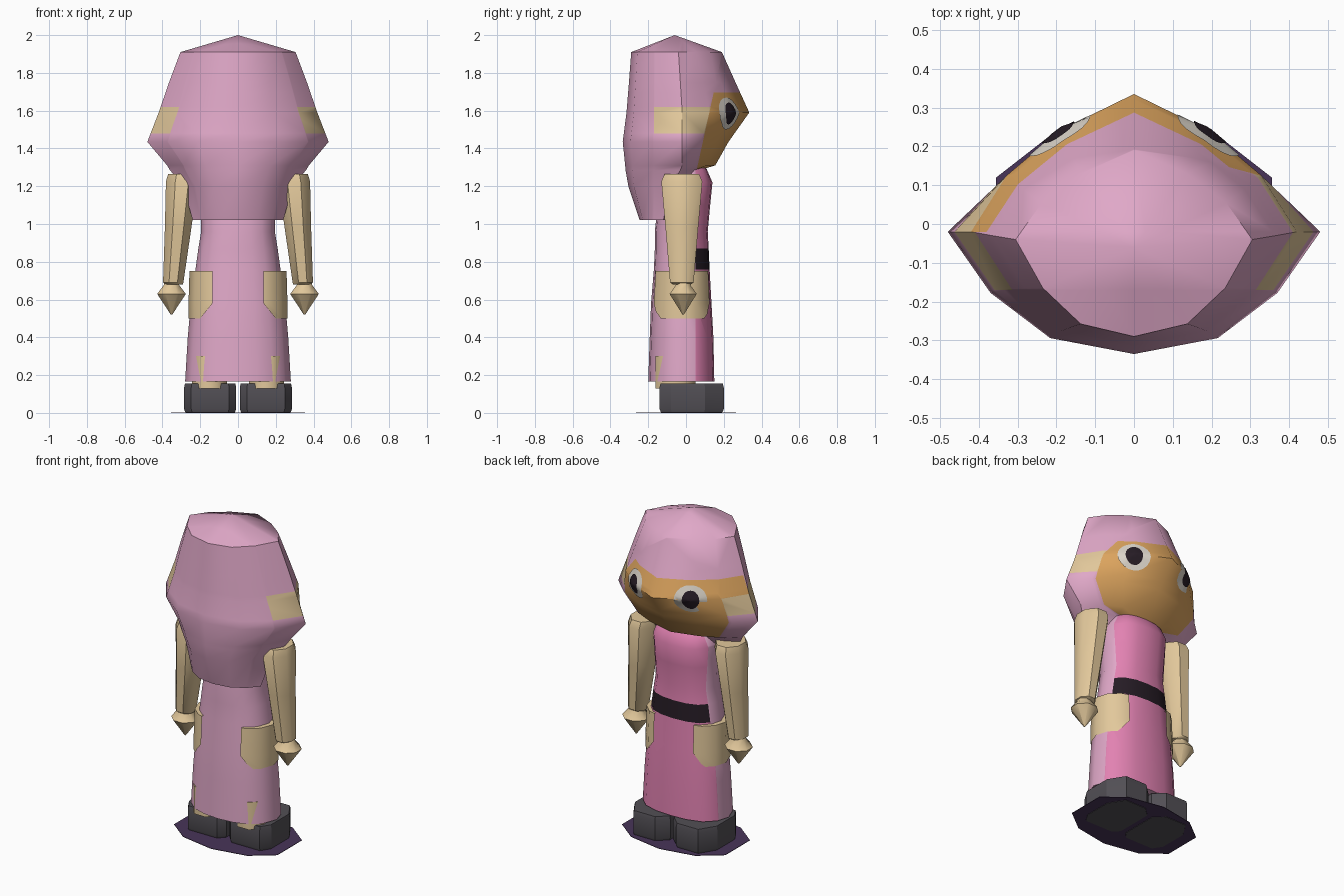
import bpy, bmesh, math
from mathutils import Vector
from mathutils.bvhtree import BVHTree

if "Cube" in bpy.data.objects:
    bpy.data.objects.remove(bpy.data.objects["Cube"])


def material(name, rgb):
    m = bpy.data.materials.new(name)
    m.diffuse_color = [((c / 255 + 0.055) / 1.055) ** 2.4 for c in rgb] + [1]
    m.use_nodes = True
    m.node_tree.nodes["Principled BSDF"].inputs["Base Color"].default_value = m.diffuse_color
    return m


PINK = material("light pink", (224, 168, 200))
ROSE = material("rose pink", (226, 130, 178))
SKIN = material("beige", (226, 200, 155))
ORANGE = material("orange", (220, 164, 94))
BLACK = material("near black", (38, 28, 37))
WHITE = material("off white", (220, 213, 202))
GREY = material("dark grey", (82, 79, 85))
PURPLE = material("dark purple", (72, 52, 88))


def finish(bm, name, mats, rule=None, angle=40, fix=True):
    if fix:
        bmesh.ops.recalc_face_normals(bm, faces=bm.faces)
    if rule:
        for f in bm.faces:
            f.material_index = rule(f.calc_center_median())
    me = bpy.data.meshes.new(name)
    bm.to_mesh(me)
    bm.free()
    ob = bpy.data.objects.new(name, me)
    bpy.context.collection.objects.link(ob)
    for m in mats:
        me.materials.append(m)
    if angle:
        bpy.ops.object.select_all(action='DESELECT')
        ob.select_set(True)
        bpy.context.view_layer.objects.active = ob
        bpy.ops.object.shade_smooth_by_angle(angle=math.radians(angle))
    return ob


def loft(rings, caps=(True, True)):
    """Skin a list of equally long point rings."""
    bm = bmesh.new()
    vs = [[bm.verts.new(p) for p in r] for r in rings]
    n = len(vs[0])
    for a, b in zip(vs, vs[1:]):
        for i in range(n):
            j = (i + 1) % n
            bm.faces.new((a[i], a[j], b[j], b[i]))
    if caps[0]:
        bm.faces.new(vs[0])
    if caps[1]:
        bm.faces.new(vs[-1])
    return bm


def section(half, z, hx, yb, yf, yc):
    """Symmetric outline from half template points (back to front)."""
    pts = half + [(-x, y) for x, y in half[-2:0:-1]]
    return [(x * hx, yc + y * (yc - yb if y < 0 else yf - yc), z) for x, y in pts]


def oval(cx, cy, z, rx, ry, n=8):
    return [(cx + rx * math.cos(math.tau * (i + .5) / n),
             cy + ry * math.sin(math.tau * (i + .5) / n), z) for i in range(n)]


def cut(bm, co, no, **kw):
    bmesh.ops.bisect_plane(bm, geom=bm.verts[:] + bm.edges[:] + bm.faces[:],
                           plane_co=co, plane_no=no, **kw)


# Head and hair
HEAD = [(0, -1), (.45, -.87), (.77, -.5), (1, 0), (.78, .41), (.45, .74), (0, 1)]
levels = [(1.02, .24, -.245, -.06, -.12), (1.2, .29, -.305, .03, -.08),
          (1.285, .36, -.32, .07, -.03), (1.31, .375, -.322, .155, -.02),
          (1.435, .48, -.335, .225, -.02), (1.59, .42, -.315, .335, -.02),
          (1.75, .365, -.302, .262, -.03), (1.91, .305, -.29, .19, -.04)]
bm = loft([section(HEAD, *l) for l in levels], (True, False))
rim = [e for e in bm.edges if e.is_boundary]
apex = bm.verts.new((0, -.06, 2))
for e in rim:
    bm.faces.new((*e.verts, apex))
bmesh.ops.recalc_face_normals(bm, faces=bm.faces)
tree = BVHTree.FromBMesh(bm)
for z in (1.48, 1.62, 1.695):
    cut(bm, (0, 0, z), (0, 0, 1))
for y in (-.17, -.02):
    cut(bm, (0, y, 0), (0, 1, 0))
cut(bm, (0, .13, 1.62), (0, 1, -.22))


def head_rule(c):
    if c.y > .13 + (c.z - 1.62) * .22 and 1.29 < c.z < 1.695:
        return 1
    if c.x < 0 and c.y > -.02 and 1.59 < c.z < 1.695:
        return 1
    return 2 if c.y > -.17 and 1.48 < c.z < 1.62 and abs(c.x) > .2 else 0


finish(bm, "head", [PINK, ORANGE, SKIN], head_rule, 50)

# Eyes: thin discs draped over the face
for side, label in ((1, "right"), (-1, "left")):
    centre = Vector((side * .195, .235, 1.585))
    out = Vector((side * .55, .83, 0)).normalized()
    across = Vector((out.y, -out.x, 0))
    for part, rx, rz, lift, mat in (("eye", .095, .085, .004, WHITE),
                                    ("pupil", .05, .058, .008, BLACK)):
        rings = []
        for k in (.02, .35, .7, 1):
            ring = []
            for i in range(20):
                a = math.tau * i / 20
                p = centre + across * rx * k * math.cos(a) + Vector((0, 0, rz * k * math.sin(a)))
                hit = tree.ray_cast(p + out * .5, -out)[0]
                ring.append((hit or p) + out * lift)
            rings.append(ring)
        bm = loft(rings, (True, False))
        bmesh.ops.recalc_face_normals(bm, faces=bm.faces)
        if sum((f.normal for f in bm.faces), Vector()).dot(out) < 0:
            bmesh.ops.reverse_faces(bm, faces=bm.faces)
        finish(bm, label + "_" + part, [mat], fix=False)

# Robe with rose front panel and belt
ROBE = [(0, -1), (.35, -.95), (.65, -.8), (.88, -.5), (1, 0), (.92, .45), (.7, .8), (.37, .96), (0, 1)]
levels = [(.165, .28, -.2, .15), (.4, .266, -.192, .145), (.58, .25, -.185, .135),
          (.76, .225, -.17, .125), (.87, .21, -.165, .12), (.96, .195, -.165, .115),
          (1.1, .2, -.15, .128), (1.22, .205, -.12, .14), (1.29, .18, -.09, .11),
          (1.33, .12, -.07, .07)]
bm = loft([section(ROBE, *l, -.02) for l in levels])
cut(bm, (0, .05, 0), (0, 1, 0))
finish(bm, "robe", [PINK, ROSE, BLACK],
       lambda c: 0 if c.y < .05 or c.z < .17 else 2 if .76 < c.z < .87 else 1, 45)

# Pockets: raised side shells with a lip on top
for side, label in ((1, "right"), (-1, "left")):
    levels = [(.5, .262, -.195, .146), (.58, .262, -.193, .142),
              (.75, .257, -.183, .135), (.75, .215, -.16, .115)]
    bm = loft([section(ROBE, *l, -.02) for l in levels], (False, False))
    cut(bm, (side * .135, 0, 0), (side, 0, 0), clear_inner=True)
    cut(bm, (side * .2, 0, .5), (side * .08, 0, .065), clear_inner=True)
    finish(bm, label + "_pocket", [SKIN], angle=40)

for side, label in ((1, "right"), (-1, "left")):
    # Sleeve-like arm, wider at the shoulder
    arm = [(.335, .68, .045, .05), (.343, .69, .056, .065), (.317, .98, .073, .09),
           (.297, 1.225, .088, .113), (.293, 1.265, .08, .095)]
    bm = loft([oval(side * x, -.022, z, rx * 1.04, ry * 1.04) for x, z, rx, ry in arm])
    finish(bm, label + "_arm", [SKIN], angle=45)

    # Pointed hand
    hand = [(.52, .004), (.63, .082), (.675, .045), (.7, .04)]
    bm = loft([oval(side * .352, -.015, z, r, r * .95) for z, r in hand])
    finish(bm, label + "_hand", [SKIN], angle=45)

    # Ankle
    bm = loft([oval(side * .15, -.055, z, .1, .115) for z in (.13, .3)])
    finish(bm, label + "_ankle", [SKIN], angle=50)

    # Chunky shoe with clipped corners
    def sole(z, s):
        pts = [(-.1375, -.1), (-.1, -.14), (.1, -.14), (.1375, -.08),
               (.1375, .1), (.075, .2), (-.075, .2), (-.1375, .14)]
        return [(side * (.1475 + x * s), .03 + (y - .03) * s, z) for x, y in pts]

    bm = loft([sole(0, .95), sole(.02, 1), sole(.135, 1), sole(.155, .97)])
    finish(bm, label + "_shoe", [GREY], angle=30)

# Flat ground disc under the feet
half = [(0, -.265), (.22, -.225), (.355, -.12), (.355, .12), (.22, .225), (0, .265)]
pts = half + [(-x, y) for x, y in half[-2:0:-1]]
bm = loft([[(x, y, z) for x, y in pts] for z in (.002, .005)])
finish(bm, "ground_disc", [PURPLE], angle=0)
